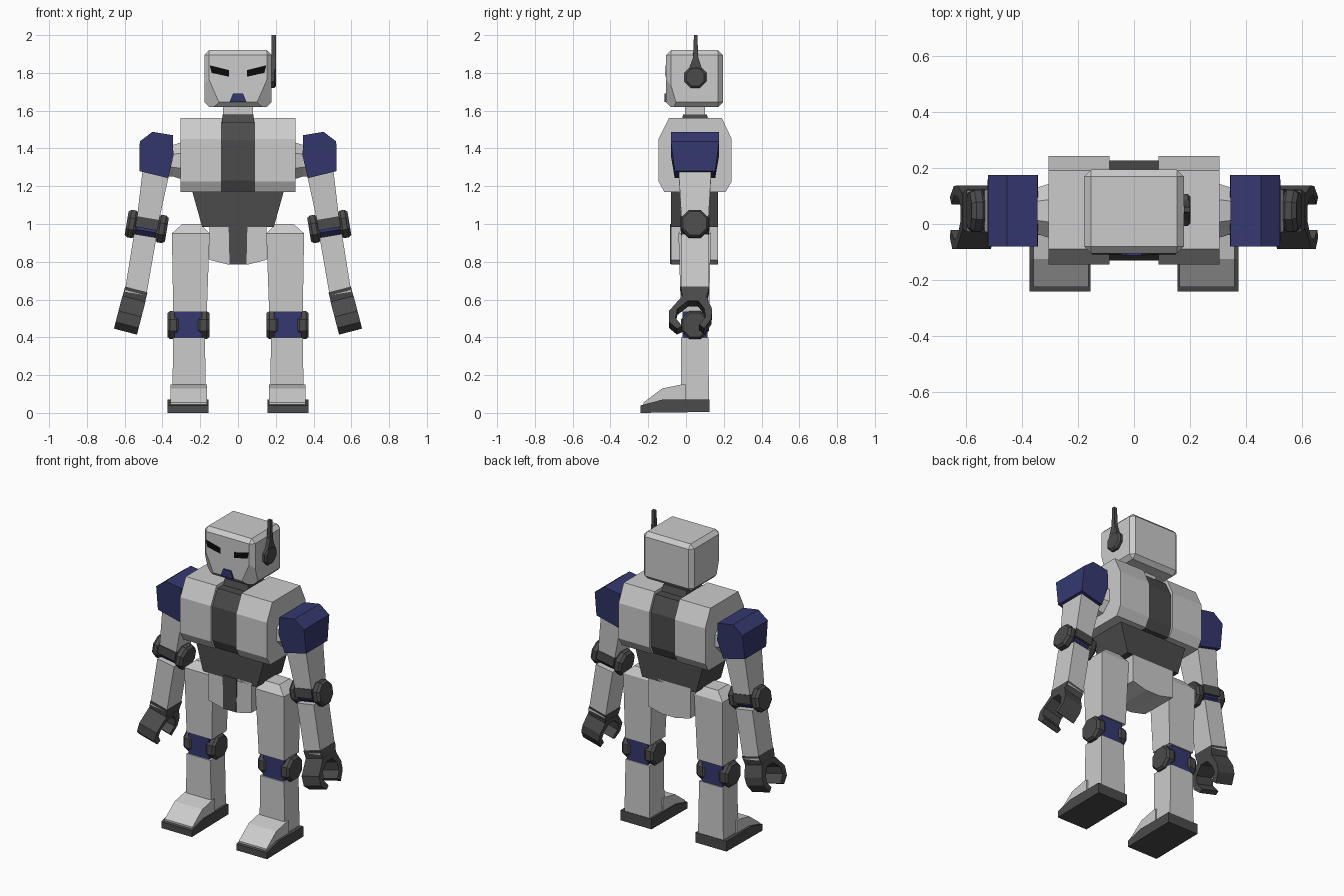
import bpy, bmesh, math
from mathutils import Matrix, Vector

if "Cube" in bpy.data.objects:
    bpy.data.objects.remove(bpy.data.objects["Cube"])


def material(name, rgb):
    m = bpy.data.materials.new(name)
    m.diffuse_color = (*rgb, 1)
    m.use_nodes = True
    m.node_tree.nodes["Principled BSDF"].inputs["Base Color"].default_value = m.diffuse_color
    return m


DARK = material("dark_grey", (0.07, 0.07, 0.07))
BLUE = material("navy", (0.035, 0.04, 0.16))
BLACK = material("black", (0.003, 0.003, 0.003))


def finish(name, bm, mat=None, mirror=False, matrix=None):
    if matrix:
        bm.transform(matrix)
    bmesh.ops.recalc_face_normals(bm, faces=bm.faces[:])
    me = bpy.data.meshes.new(name)
    bm.to_mesh(me)
    bm.free()
    ob = bpy.data.objects.new(name, me)
    bpy.context.collection.objects.link(ob)
    if mat:
        me.materials.append(mat)
    if mirror:
        mod = ob.modifiers.new("mirror", 'MIRROR')
        mod.use_mirror_merge = False
    return ob


def loft(rings):
    bm = bmesh.new()
    vs = [[bm.verts.new(p) for p in r] for r in rings]
    n = len(vs[0])
    for a, b in zip(vs, vs[1:]):
        for i in range(n):
            j = (i + 1) % n
            bm.faces.new((a[i], a[j], b[j], b[i]))
    bm.faces.new(vs[0])
    bm.faces.new(vs[-1])
    return bm


def prism(name, axis, profile, a, b, mat=None, **kw):
    """Profile is (y,z) for axis x, or (x,z) for axis y."""
    place = (lambda u, v, t: (t, u, v)) if axis == 'x' else (lambda u, v, t: (u, t, v))
    bm = loft([[place(u, v, t) for u, v in profile] for t in (a, b)])
    return finish(name, bm, mat, **kw)


def block(name, levels, mat=None, **kw):
    """Stack of rectangles, each (z, x0, x1, y0, y1)."""
    bm = loft([[(x0, y0, z), (x1, y0, z), (x1, y1, z), (x0, y1, z)]
               for z, x0, x1, y0, y1 in levels])
    return finish(name, bm, mat, **kw)


def disc(name, x_radii, y, z, mat=None, n=8, **kw):
    """Octagonal shape turned about the x axis."""
    bm = loft([[(x, y + r * math.cos((i + .5) * 2 * math.pi / n),
                 z + r * math.sin((i + .5) * 2 * math.pi / n)) for i in range(n)]
               for x, r in x_radii])
    return finish(name, bm, mat, **kw)


def hubs(name, cx, y, z, half, r, width, **kw):
    """Joint: an octagonal hub at each end."""
    for side, s in (("inner", -1), ("outer", 1)):
        a, b = cx + s * (half - width), cx + s * half
        disc(f"{name}_{side}_hub", [(a, r * .85), (a + s * .015, r), (b - s * .015, r), (b, r * .85)],
             y, z, DARK, mirror=True, **kw)


# Head: bevelled box with cut cheeks
bm = bmesh.new()
bmesh.ops.create_cube(bm, size=1, matrix=Matrix.Translation((0, .045, 1.77))
                      @ Matrix.Diagonal((.355, .30, .30, 1)))
bmesh.ops.bevel(bm, geom=bm.edges[:], offset=.025, segments=1, affect='EDGES')
for s in (-1, 1):
    p = [Vector((s * .178, -.105, 1.82)), Vector((s * .09, -.105, 1.62)), Vector((s * .178, -.045, 1.62))]
    nrm = (p[1] - p[0]).cross(p[2] - p[0]).normalized()
    if nrm.x * s < 0:
        nrm = -nrm
    bmesh.ops.bisect_plane(bm, geom=bm.verts[:] + bm.edges[:] + bm.faces[:], plane_co=p[0],
                           plane_no=nrm, clear_outer=True)
    bmesh.ops.holes_fill(bm, edges=[e for e in bm.edges if e.is_boundary], sides=0)
finish("head", bm)
prism("eye", 'y', [(.15, 1.84), (.048, 1.815), (.048, 1.78), (.14, 1.80)], -.108, -.08, BLACK, mirror=True)
prism("mouth", 'y', [(-.026, 1.692), (.026, 1.692), (.045, 1.645), (-.045, 1.645)], -.113, -.08, BLUE)

# Antenna
disc("antenna_base", [(.17, .062), (.192, .062), (.202, .05)], .05, 1.777, DARK)
prism("antenna_rod", 'x', [(.015, 1.82), (.085, 1.82), (.065, 1.88), (.06, 2.0), (.042, 2.0), (.037, 1.88)],
      .178, .2, DARK)

# Neck and collar
block("neck", [(1.55, -.08, .08, -.005, .10), (1.64, -.08, .08, -.005, .10)])
block("collar", [(1.52, -.087, .087, -.03, .13), (1.58, -.082, .082, -.015, .11)], DARK)

# Chest slabs and recessed centre stripe
prism("chest_side", 'x', [(-.09, 1.56), (.19, 1.56), (.242, 1.45), (.242, 1.225), (.21, 1.17), (-.115, 1.17),
                          (-.145, 1.225), (-.145, 1.45)], .088, .305, mirror=True)
prism("chest_stripe", 'x', [(-.08, 1.54), (.18, 1.54), (.227, 1.445), (.227, 1.23), (.2, 1.172), (-.105, 1.172),
                            (-.13, 1.23), (-.13, 1.445)], -.09, .09, DARK)

# Waist and pelvis
block("waist", [(.985, -.19, .19, -.08, .17), (1.172, -.242, .242, -.08, .17)], DARK)
prism("pelvis", 'y', [(-.15, 1.0), (.15, 1.0), (.15, .81), (.05, .785), (-.05, .785), (-.15, .81)], -.08, .17)
prism("pelvis_stripe", 'y', [(-.05, 1.0), (.05, 1.0), (.045, .787), (-.045, .787)], -.084, -.05, DARK)

# Shoulders
disc("shoulder_stub", [(.30, .105), (.345, .09), (.40, .09)], .047, 1.335, mirror=True)
pad = prism("shoulder_pad", 'y', [(.345, 1.47), (.453, 1.488), (.52, 1.437), (.522, 1.28), (.37, 1.243),
                                  (.342, 1.36)], -.08, .175, BLUE, mirror=True)
for v in pad.data.vertices:
    if v.co.z < 1.3:
        v.co.y = .0475 + (v.co.y - .0475) * .84

# Arm, built upright about the elbow then tilted outward
ARM = Matrix.Translation((.483, 0, .987)) @ Matrix.Rotation(math.radians(-9.5), 4, 'Y')
block("upper_arm", [(.045, -.059, .059, -.025, .12), (.31, -.072, .072, -.04, .135)], mirror=True, matrix=ARM)
block("forearm", [(-.36, -.058, .058, -.025, .12), (-.05, -.06, .06, -.025, .12)], mirror=True, matrix=ARM)
hubs("elbow", 0, .047, 0, .108, .08, .055, matrix=ARM)
disc("elbow_core", [(-.07, .066), (.07, .066)], .047, 0, BLUE, mirror=True, matrix=ARM)
block("elbow_guard", [(-.012, -.06, .06, -.03, .124), (.045, -.06, .06, -.03, .124)], DARK,
      mirror=True, matrix=ARM)

# Hand: wrist block and open claw
HAND = ARM @ Matrix.Translation((0, 0, -.345)) @ Matrix.Rotation(math.radians(-5), 4, 'Y') \
    @ Matrix.Translation((0, 0, .345))
block("wrist", [(-.41, -.062, .062, -.016, .106), (-.338, -.061, .061, -.028, .123)], DARK,
      mirror=True, matrix=HAND)
claw = [(-.016, .605), (-.09, .52), (-.09, .46), (-.048, .424), (-.021, .437), (-.055, .483), (-.046, .53),
        (.01, .575), (.064, .575), (.096, .535), (.103, .488), (.07, .447), (.096, .425), (.135, .48),
        (.138, .53), (.106, .605)]
prism("claw", 'x', [(y, (z - .987) * 1.01) for y, z in claw], -.063, .063, DARK, mirror=True, matrix=HAND)

# Legs
block("thigh", [(.535, .165, .343, -.027, .122), (.95, .15, .35, -.04, .132), (1.0, .198, .295, -.005, .10)],
      mirror=True)
block("shin", [(.06, .17, .348, -.027, .122), (.40, .175, .343, -.027, .118)], mirror=True)
hubs("knee", .2625, .048, .465, .112, .08, .065)
disc("knee_core", [(.19, .066), (.34, .066)], .048, .465, DARK, mirror=True)
block("knee_lining", [(.39, .19, .335, -.018, .113), (.545, .19, .335, -.018, .113)], BLUE, mirror=True)

# Feet
prism("sole", 'x', [(-.24, 0), (-.24, .04), (-.125, .07), (.125, .07), (.125, .005)], .156, .372, DARK, mirror=True)
prism("foot_top", 'x', [(-.225, .04), (-.225, .055), (-.125, .13), (-.025, .15), (0, .15), (0, .06),
                        (-.125, .06)], .163, .358, mirror=True)
